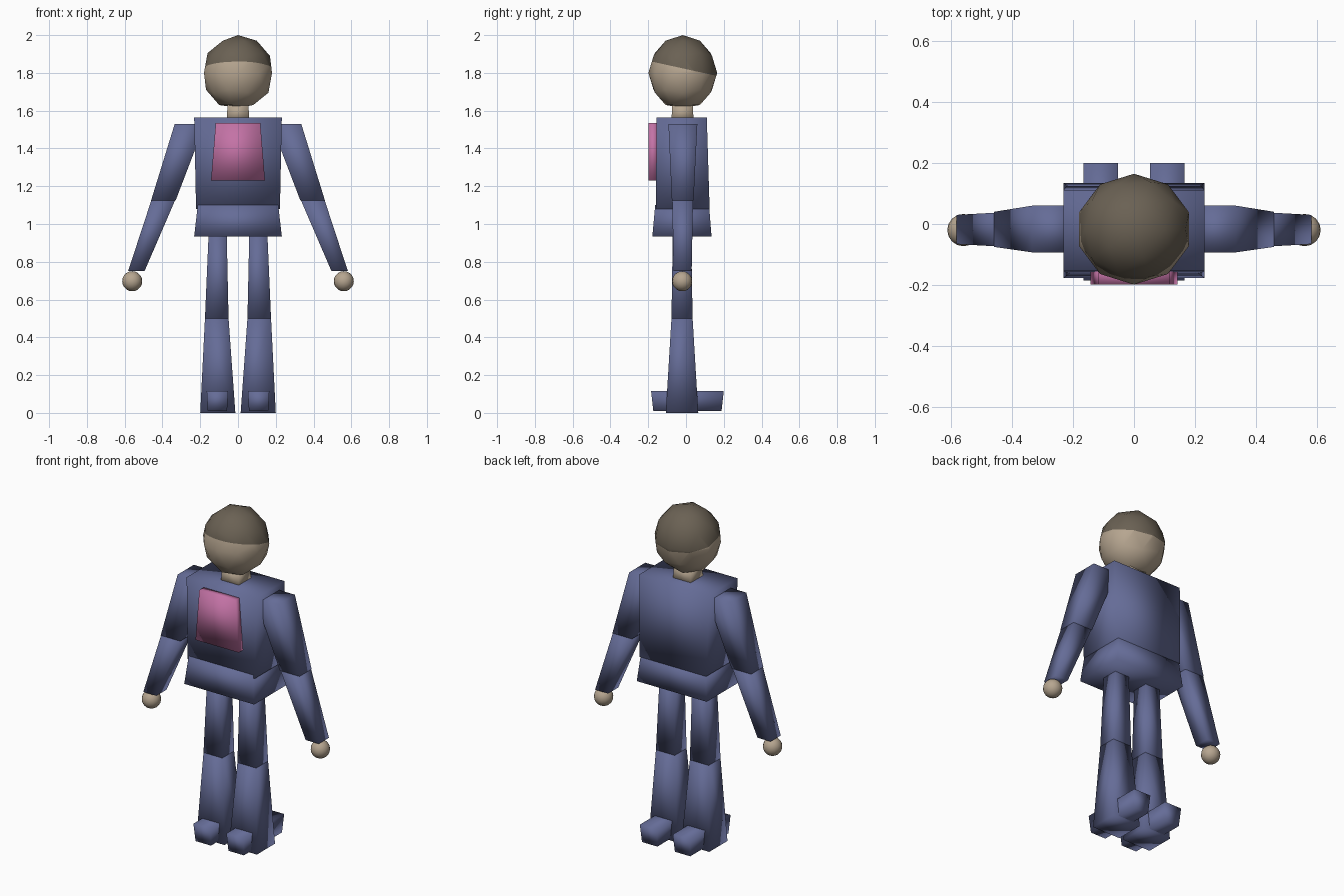
import bpy, bmesh
from mathutils import Vector

if "Cube" in bpy.data.objects:
    bpy.data.objects.remove(bpy.data.objects["Cube"])


def material(name, rgb):
    m = bpy.data.materials.new(name)
    m.diffuse_color = (*rgb, 1)
    m.use_nodes = True
    m.node_tree.nodes["Principled BSDF"].inputs["Base Color"].default_value = m.diffuse_color
    return m


blue = material("slate blue", (0.13, 0.15, 0.31))
pink = material("rose pink", (0.55, 0.17, 0.38))
skin = material("skin", (0.47, 0.38, 0.28))
brown = material("hair brown", (0.145, 0.12, 0.088))


def finish(name, bm, *mats):
    bmesh.ops.recalc_face_normals(bm, faces=bm.faces)
    for f in bm.faces:
        f.smooth = True
    me = bpy.data.meshes.new(name)
    bm.to_mesh(me)
    bm.free()
    for m in mats:
        me.materials.append(m)
    ob = bpy.data.objects.new(name, me)
    bpy.context.collection.objects.link(ob)
    return ob


def loft(name, mat, sections, side=1):
    """Four-sided tube through sections (x0, x1, y0, y1, z), mirrored by side."""
    bm = bmesh.new()
    rings = []
    for x0, x1, y0, y1, z in sections:
        rings.append([bm.verts.new((side * x, y, z))
                      for x, y in ((x0, y0), (x1, y0), (x1, y1), (x0, y1))])
    for a, b in zip(rings, rings[1:]):
        for i in range(4):
            j = (i + 1) % 4
            bm.faces.new((a[i], a[j], b[j], b[i]))
    bm.faces.new(rings[0])
    bm.faces.new(rings[-1])
    return finish(name, bm, mat)


# Head: low-poly ball, hair painted above a tilted cut
bm = bmesh.new()
bmesh.ops.create_icosphere(bm, subdivisions=2, radius=1)
rx = max(v.co.x for v in bm.verts)
ry = max(v.co.y for v in bm.verts)
for v in bm.verts:
    v.co = (v.co.x / rx * 0.18, v.co.y / ry * 0.182 - 0.017,
            max(1.615, 1.8 + v.co.z * 0.2))
cut, normal = Vector((0, 0, 1.82)), Vector((0, 0.22, 1)).normalized()
bmesh.ops.bisect_plane(bm, geom=bm.verts[:] + bm.edges[:] + bm.faces[:],
                       plane_co=cut, plane_no=normal)
for f in bm.faces:
    f.material_index = int((f.calc_center_median() - cut).dot(normal) > 0)
finish("head", bm, skin, brown)

# Neck, torso, hips and chest panel
loft("neck", skin, [(-0.06, 0.06, -0.077, 0.04, 1.54), (-0.055, 0.055, -0.073, 0.036, 1.64)])
loft("torso", blue, [(-0.222, 0.222, -0.16, 0.125, 1.08), (-0.232, 0.232, -0.155, 0.11, 1.565)])
loft("hips", blue, [(-0.232, 0.232, -0.178, 0.135, 0.935), (-0.213, 0.213, -0.163, 0.122, 1.10)])
loft("chest_panel", pink, [(-0.143, 0.143, -0.198, -0.15, 1.23), (-0.118, 0.118, -0.198, -0.15, 1.535)])

for label, s in (("right", -1), ("left", 1)):
    # Arms
    loft(label + "_upper_arm", blue, [(0.33, 0.46, -0.075, 0.04, 1.125),
                                      (0.175, 0.335, -0.093, 0.06, 1.53)], s)
    loft(label + "_forearm", blue, [(0.495, 0.582, -0.066, 0.03, 0.75),
                                    (0.332, 0.458, -0.073, 0.037, 1.128)], s)
    # Hands
    bm = bmesh.new()
    bmesh.ops.create_uvsphere(bm, u_segments=16, v_segments=10, radius=0.053)
    bmesh.ops.translate(bm, verts=bm.verts, vec=(s * 0.56, -0.02, 0.697))
    finish(label + "_hand", bm, skin)
    # Legs
    loft(label + "_thigh", blue, [(0.05, 0.175, -0.077, 0.035, 0.498),
                                  (0.06, 0.155, -0.07, 0.027, 0.96)], s)
    loft(label + "_shin", blue, [(0.014, 0.2, -0.107, 0.065, 0.0),
                                 (0.05, 0.175, -0.077, 0.035, 0.5)], s)
    # Feet
    loft(label + "_foot", blue, [(0.058, 0.16, -0.173, 0.188, 0.01),
                                 (0.052, 0.166, -0.185, 0.2, 0.117)], s)
